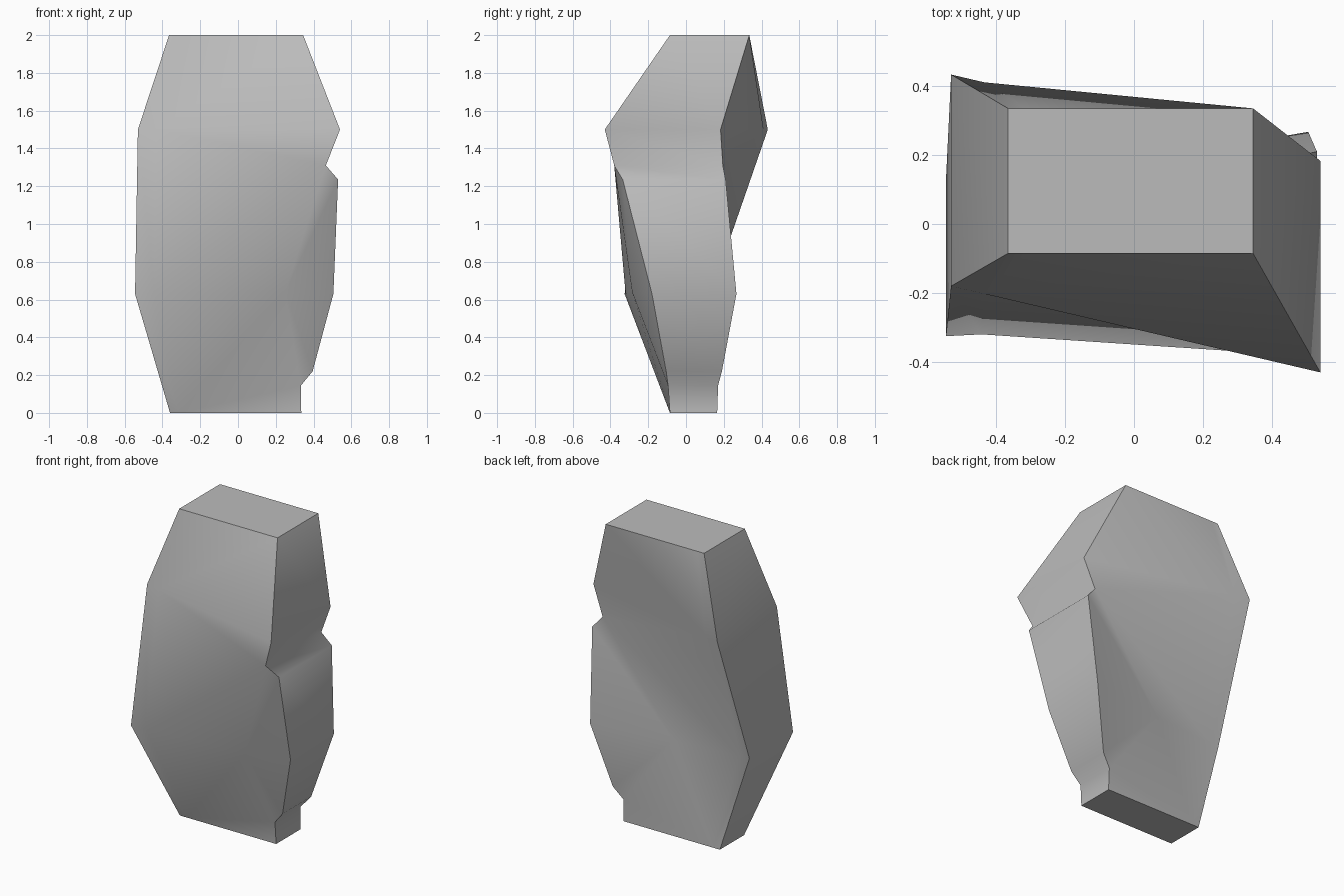
import bpy
import bmesh
from mathutils import Vector

cube = bpy.data.objects.get("Cube")
if cube:
    bpy.data.objects.remove(cube, do_unlink=True)

# Single stone colour
stone = bpy.data.materials.new("stone_grey")
stone.use_nodes = True
colour = (0.5, 0.5, 0.5, 1.0)
stone.diffuse_color = colour
stone.node_tree.nodes["Principled BSDF"].inputs["Base Color"].default_value = colour

# Outline of the slab: x, z, then depth of the front and of the back
outline = {
    "top_l": (-.365, 2, -.085, .335),
    "top_r": (.345, 2, -.085, .335),
    "shoulder_l": (-.53, 1.5, -.18, .433),
    "shoulder_r": (.54, 1.5, -.43, .183),
    "notch_r": (.465, 1.31, -.38, .195),
    "ledge_r": (.53, 1.235, -.335, .21),
    "belly_l": (-.545, .63, -.325, .125),
    "belly_r": (.505, .63, -.18, .267),
    "heel_r": (.395, .22, -.105, .19),
    "foot_r": (.333, .145, -.095, .17),
    "base_l": (-.36, 0, -.085, .165),
    "base_r": (.335, 0, -.085, .165),
}
# One chipped crease point on each broad side
crease = [Vector((.25, -.285, .64)), Vector((-.035, .175, .63))]

# Facets of one broad side; the back uses the same plan
facets = [
    "top_l top_in shoulder_in shoulder_l",
    "top_in top_r shoulder_in",
    "top_r shoulder_r shoulder_in",
    "shoulder_in shoulder_r notch_r",
    "shoulder_in notch_r belly_in",
    "shoulder_l shoulder_in belly_in belly_l",
    "notch_r ledge_r crease",
    "notch_r crease belly_in",
    "ledge_r belly_r crease",
    "belly_r heel_r crease",
    "heel_r foot_r crease",
    "crease foot_r base_in",
    "foot_r base_r base_in",
    "belly_in crease base_in",
    "belly_l belly_in base_in base_l",
]
bm = bmesh.new()


def broad_side(index):
    """Make the points and facets of the front (0) or the back (1)."""
    pts = {name: Vector((p[0], p[2 + index], p[1])) for name, p in outline.items()}
    pts["crease"] = crease[index]
    # Narrow strip along the left edge
    for row, far, amount in (("top", "top_r", .07), ("shoulder", "shoulder_r", .09),
                             ("belly", "crease", .13), ("base", "base_r", .07)):
        pts[row + "_in"] = pts[row + "_l"].lerp(pts[far], amount)
    verts = {name: bm.verts.new(co) for name, co in pts.items()}
    for facet in facets:
        bm.faces.new([verts[name] for name in facet.split()])
    return verts


front = broad_side(0)
back = broad_side(1)

# Narrow sides join the front and back outlines
right_edge = [n for n in outline if n.endswith("_r")]
left_edge = [n for n in outline if n.endswith("_l")]
for edge in (right_edge, left_edge):
    for upper, lower in zip(edge, edge[1:]):
        bm.faces.new((front[upper], front[lower], back[lower], back[upper]))

# Flat top and base
for row in ("top", "base"):
    names = [row + "_l", row + "_in", row + "_r"]
    bm.faces.new([front[n] for n in names] + [back[n] for n in reversed(names)])

bmesh.ops.recalc_face_normals(bm, faces=bm.faces)

# Soft facets, with hard edges only where two sides meet
for face in bm.faces:
    face.smooth = True
for side in (front, back):
    for edge in (right_edge, left_edge):
        for upper, lower in zip(edge, edge[1:]):
            bm.edges.get((side[upper], side[lower])).smooth = False
    for row in ("top", "base"):
        for a, b in (("_l", "_in"), ("_in", "_r")):
            bm.edges.get((side[row + a], side[row + b])).smooth = False
for row in ("top_l", "top_r", "base_l", "base_r"):
    bm.edges.get((front[row], back[row])).smooth = False

mesh = bpy.data.meshes.new("rock")
bm.to_mesh(mesh)
bm.free()
mesh.materials.append(stone)
rock = bpy.data.objects.new("rock", mesh)
bpy.context.collection.objects.link(rock)
